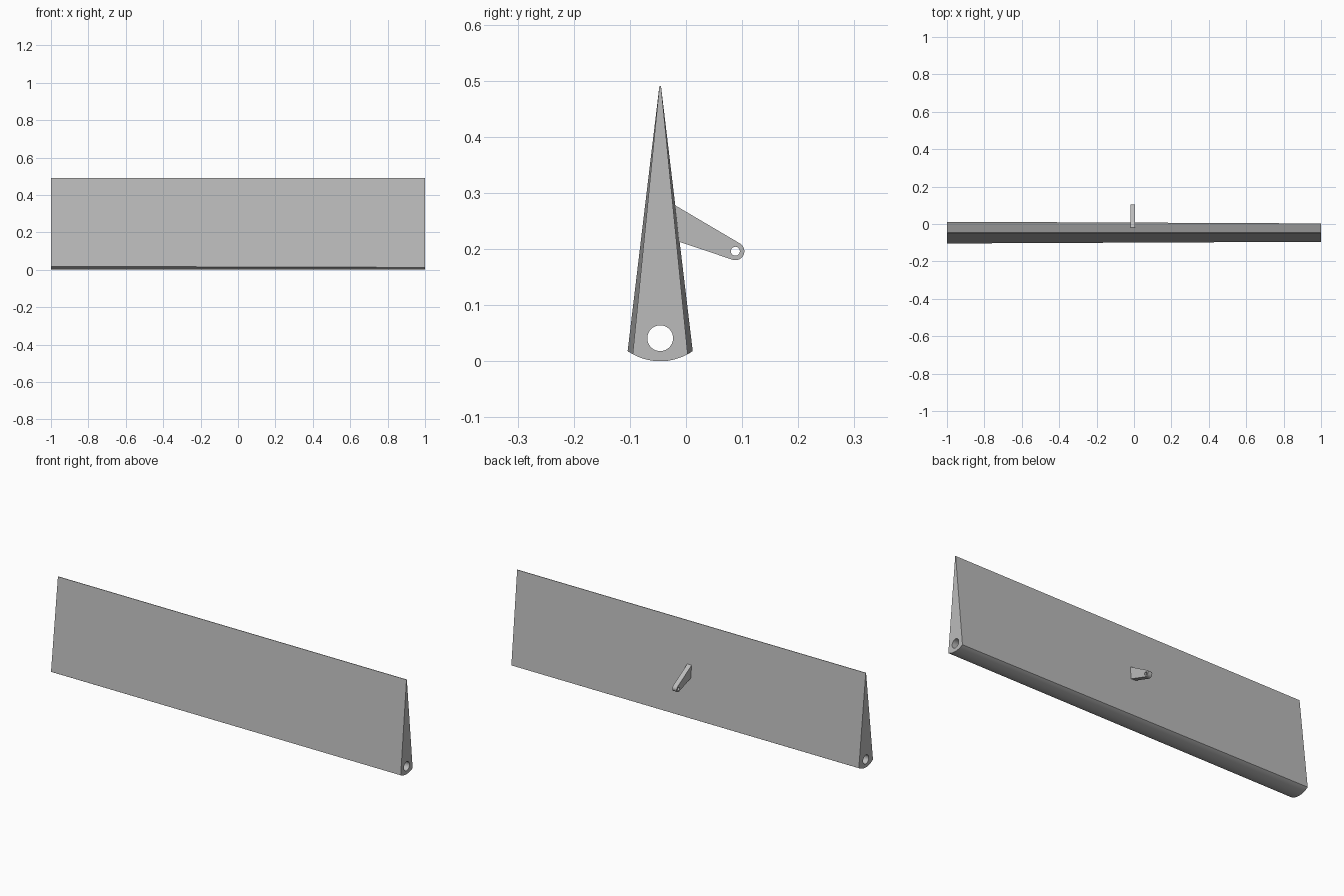
import bpy, bmesh
from math import sin, cos, pi, asin, radians

cube = bpy.data.objects.get("Cube")
if cube:
    bpy.data.objects.remove(cube, do_unlink=True)

# Single painted-metal colour
grey = bpy.data.materials.new("light_grey")
grey.use_nodes = True
colour = (0.5, 0.5, 0.5, 1)
grey.diffuse_color = colour
grey.node_tree.nodes["Principled BSDF"].inputs["Base Color"].default_value = colour


def arc(cy, cz, r, start, end, steps):
    """Points (y, z) along an arc, both ends included."""
    return [(cy + r * cos(start + (end - start) * i / steps),
             cz + r * sin(start + (end - start) * i / steps)) for i in range(steps + 1)]


def circle(cy, cz, r, n):
    return arc(cy, cz, r, 0, 2 * pi, n)[:-1]


def loft(name, x0, loops0, x1, loops1):
    """Solid between two flat sections; the second loop of each is a hole."""
    bm = bmesh.new()
    caps = ([], [])
    for a, b in zip(loops0, loops1):
        va = [bm.verts.new((x0, y, z)) for y, z in a]
        vb = [bm.verts.new((x1, y, z)) for y, z in b]
        n = len(va)
        for i in range(n):
            j = (i + 1) % n
            bm.faces.new((va[i], va[j], vb[j], vb[i]))
            caps[0].append(bm.edges.get((va[i], va[j])))
            caps[1].append(bm.edges.get((vb[i], vb[j])))
    for edges in caps:
        bmesh.ops.triangle_fill(bm, edges=edges, use_beauty=True)
    bmesh.ops.recalc_face_normals(bm, faces=bm.faces)
    mesh = bpy.data.meshes.new(name)
    bm.to_mesh(mesh)
    bm.free()
    mesh.materials.append(grey)
    obj = bpy.data.objects.new(name, mesh)
    bpy.context.collection.objects.link(obj)
    bpy.ops.object.select_all(action='DESELECT')
    obj.select_set(True)
    bpy.context.view_layer.objects.active = obj
    bpy.ops.object.shade_smooth_by_angle(angle=radians(30))
    return obj


# Tapered wedge panel: rounded hinge edge below, thin trailing edge on top
MID_Y, TOP, TIP, NOSE_R = -0.046, 0.49, 0.0015, 0.102


def wedge(half):
    spread = asin(half / NOSE_R)
    nose = arc(MID_Y, NOSE_R, NOSE_R, -pi / 2 - spread, -pi / 2 + spread, 20)
    tip = [(MID_Y + TIP, TOP), (MID_Y - TIP, TOP)]
    return [nose + tip, circle(MID_Y, 0.041, 0.023, 32)]


loft("flap_panel", -1, wedge(0.058), 1, wedge(0.049))

# Control arm with a pin eye on the back
eye_y, eye_z, eye_r = 0.088, 0.196, 0.016
arm = [(-0.026, 0.2817), (-0.026, 0.2175)]
arm += arc(eye_y, eye_z, eye_r, radians(-107), radians(60), 16)
sections = [arm, circle(eye_y, eye_z, 0.008, 24)]
loft("control_arm", -0.019, sections, 0.006, sections)
